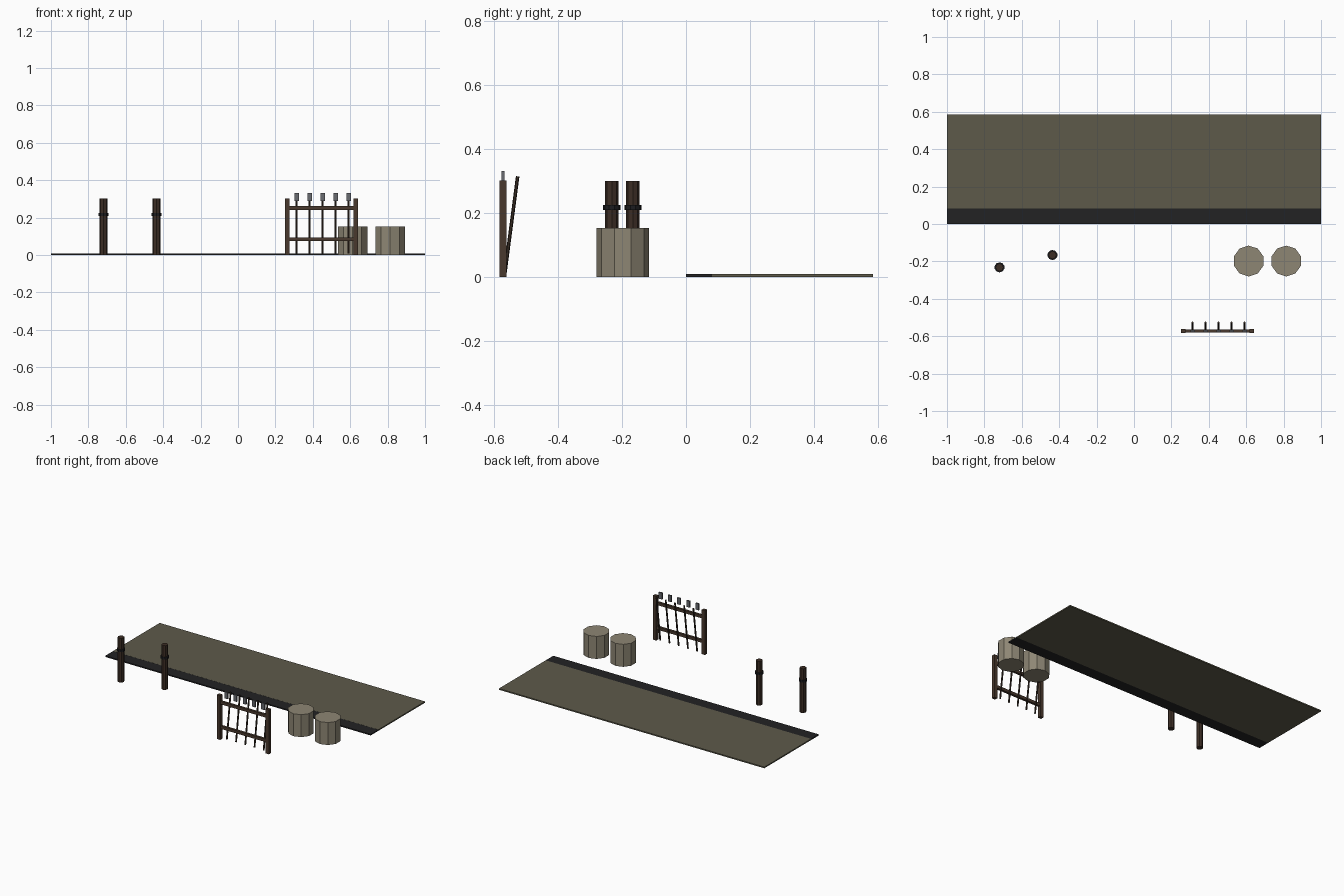
import bpy, bmesh
from mathutils import Vector, Matrix

if "Cube" in bpy.data.objects:
    bpy.data.objects.remove(bpy.data.objects["Cube"])


def material(name, rgb):
    m = bpy.data.materials.new(name)
    m.diffuse_color = (*rgb, 1)
    m.use_nodes = True
    m.node_tree.nodes["Principled BSDF"].inputs["Base Color"].default_value = m.diffuse_color
    return m


EARTH = material("packed_earth", (0.110, 0.102, 0.068))
KERB = material("dark_kerb", (0.016, 0.016, 0.017))
STONE = material("pale_straw", (0.27, 0.24, 0.175))
POST = material("post_wood", (0.045, 0.027, 0.018))
RACK = material("rack_wood", (0.065, 0.040, 0.026))
SHAFT = material("shaft_wood", (0.040, 0.026, 0.018))
STEEL = material("steel", (0.14, 0.145, 0.16))
BAND = material("iron_band", (0.012, 0.012, 0.014))


def finish(name, bm, mat):
    me = bpy.data.meshes.new(name)
    bm.to_mesh(me)
    bm.free()
    me.materials.append(mat)
    bpy.context.collection.objects.link(bpy.data.objects.new(name, me))


def box(name, lo, hi, mat):
    lo, hi = Vector(lo), Vector(hi)
    bm = bmesh.new()
    bmesh.ops.create_cube(bm, size=1, matrix=Matrix.Translation((lo + hi) / 2)
                          @ Matrix.Diagonal((*(hi - lo), 1)))
    finish(name, bm, mat)


def rod(name, a, b, r, sides, mat):
    a, b = Vector(a), Vector(b)
    d = b - a
    # keep the first corner on the y axis for upright rods
    rot = Vector((0, 0, 1)).rotation_difference(d).to_matrix().to_4x4()
    bm = bmesh.new()
    bmesh.ops.create_cone(bm, cap_ends=True, segments=sides, radius1=r, radius2=r,
                          depth=d.length, matrix=Matrix.Translation((a + b) / 2) @ rot)
    finish(name, bm, mat)


# Ground strip and its dark front edge
box("kerb", (-1, 0, 0.001), (1, 0.082, 0.009), KERB)
box("ground_strip", (-1, 0.082, 0.001), (1, 0.585, 0.0095), EARTH)

# Training posts with bands
for x, y in ((-0.719, -0.232), (-0.436, -0.166)):
    rod("training_post", (x, y, 0), (x, y, 0.301), 0.0212, 8, POST)
    rod("post_band", (x, y, 0.210), (x, y, 0.225), 0.027, 10, BAND)

# Round bales
for x in (0.613, 0.814):
    rod("round_bale", (x, -0.198, 0), (x, -0.198, 0.153), 0.0825, 10, STONE)

# Rack frame
for x in (0.263, 0.630):
    box("rack_upright", (x - 0.012, -0.584, 0), (x + 0.012, -0.562, 0.302), RACK)
for z in (0.085, 0.252):
    box("rack_rail", (0.263, -0.581, z - 0.010), (0.630, -0.565, z + 0.010), RACK)

# Leaning shafts and upright steel heads
for i in range(5):
    x = 0.313 + i * 0.0695
    rod("weapon_shaft", (x, -0.567, 0.008), (x, -0.5265, 0.315), 0.0055, 6, SHAFT)
    box("weapon_head", (x - 0.012, -0.577, 0.288), (x + 0.012, -0.567, 0.332), STEEL)
